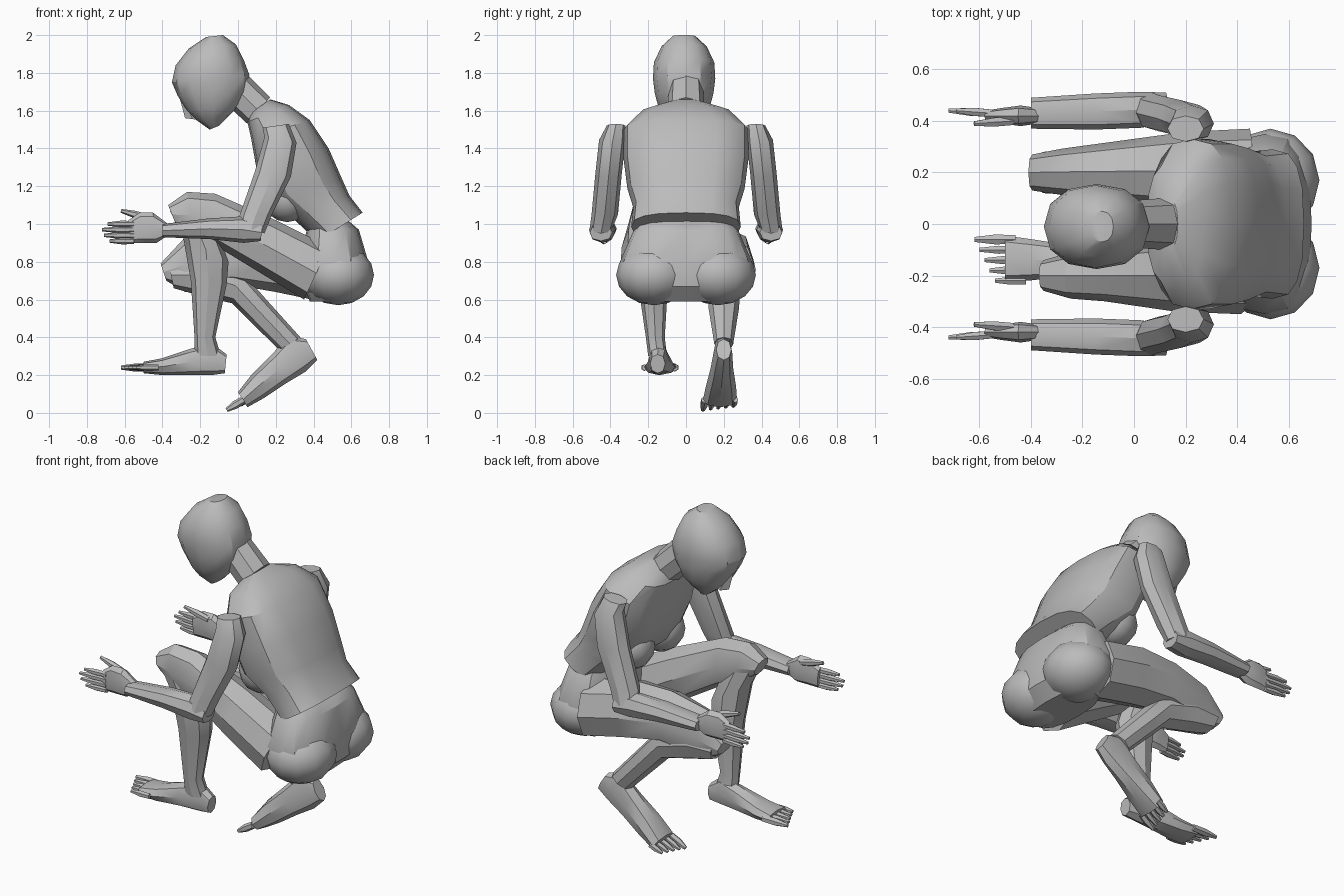
import bpy
import bmesh
import math
from mathutils import Matrix, Vector

default_cube = bpy.data.objects.get("Cube")
if default_cube:
    bpy.data.objects.remove(default_cube, do_unlink=True)

clay = bpy.data.materials.new("clay grey")
clay.use_nodes = True
clay.diffuse_color = (0.5, 0.5, 0.5, 1)
shader = next(node for node in clay.node_tree.nodes if node.type == "BSDF_PRINCIPLED")
shader.inputs["Base Color"].default_value = clay.diffuse_color
shader.inputs["Roughness"].default_value = 0.7
parts = []


def finish(name, mesh_builder):
    """Turn a bmesh into a named, coloured object."""
    bmesh.ops.recalc_face_normals(mesh_builder, faces=mesh_builder.faces[:])
    mesh = bpy.data.meshes.new(name)
    mesh_builder.to_mesh(mesh)
    mesh_builder.free()
    mesh.materials.append(clay)
    obj = bpy.data.objects.new(name, mesh)
    bpy.context.collection.objects.link(obj)
    parts.append(obj)


def loft(name, rows, start_y=0, end_y=None, sides=8, power=0.9, mirror=1):
    """Skin rings, each given by two opposite profile points (x, z) and a
    half width; the ring centres run evenly from start_y to end_y."""
    if end_y is None:
        end_y = start_y
    bm = bmesh.new()
    rings = []
    for index, (front_x, front_z, back_x, back_z, half_width) in enumerate(rows):
        y = start_y + (end_y - start_y) * index / (len(rows) - 1)
        front, back = Vector((front_x, y, front_z)), Vector((back_x, y, back_z))
        centre, reach = (front + back) / 2, (front - back) / 2
        ring = []
        for i in range(sides):
            angle = math.tau * i / sides
            along, across = (math.copysign(abs(value) ** power, value)
                             for value in (math.cos(angle), math.sin(angle)))
            point = centre + reach * along + Vector((0, half_width * across, 0))
            point.y *= mirror
            ring.append(bm.verts.new(point))
        rings.append(ring)
    for lower, upper in zip(rings, rings[1:]):
        for i in range(sides):
            j = (i + 1) % sides
            bm.faces.new((lower[i], lower[j], upper[j], upper[i]))
    bm.faces.new(rings[0])
    bm.faces.new(rings[-1])
    finish(name, bm)


def lump(name, centre, radii):
    """Rounded low-poly body mass."""
    bm = bmesh.new()
    placing = Matrix.Translation(centre) @ Matrix.Diagonal((*radii, 1))
    bmesh.ops.create_uvsphere(bm, u_segments=12, v_segments=8, radius=1, matrix=placing)
    finish(name, bm)


def digit(name, start, end, radius, mirror=1):
    """Tapered finger or toe with a slight knuckle."""
    start, end = Vector(start), Vector(end)
    direction = (end - start).normalized()
    sideways = Vector((-direction.z, 0, direction.x))
    rows = []
    for step, scale in ((0, 0.9), (0.5, 1), (1, 0.5)):
        middle = start.lerp(end, step)
        offset = sideways * radius * scale
        top, bottom = middle + offset, middle - offset
        rows.append((top.x, top.z, bottom.x, bottom.z, radius * scale))
    loft(name, rows, start.y, end.y, sides=6, power=1, mirror=mirror)


# Head, nose and neck
loft("head", [
    (-.17, 1.99, -.08, 2, .06),
    (-.26, 1.93, -.01, 1.95, .12),
    (-.33, 1.84, .03, 1.87, .16),
    (-.35, 1.75, .06, 1.79, .165),
    (-.32, 1.68, .05, 1.7, .155),
    (-.27, 1.6, .01, 1.63, .135),
    (-.22, 1.55, -.05, 1.57, .1),
    (-.15, 1.5, -.1, 1.52, .05)], start_y=-.01, sides=12)
loft("nose", [
    (-.31, 1.67, -.27, 1.66, .01),
    (-.28, 1.56, -.2, 1.55, .03)], sides=4)
loft("neck", [
    (-.09, 1.66, .04, 1.8, .09),
    (.05, 1.53, .17, 1.67, .1)])

# Torso shell with a flared hem at the back, and pelvis beneath it
loft("torso", [
    (.07, 1.59, .17, 1.66, .1),
    (.05, 1.54, .27, 1.63, .24),
    (.07, 1.45, .38, 1.55, .33),
    (.1, 1.28, .48, 1.4, .33),
    (.16, 1.13, .55, 1.24, .31),
    (.29, 1.03, .59, 1.15, .28),
    (.42, .91, .66, 1.06, .29)], sides=16, power=.75)
loft("pelvis", [
    (.38, 1.07, .57, 1.03, .22),
    (.36, .95, .64, .97, .28),
    (.33, .8, .69, .8, .35),
    (.35, .67, .68, .67, .33),
    (.38, .59, .61, .59, .24)], sides=16, power=.75)

# Arms reach forward symmetrically; the body faces -x, so its left is -y
for side, mirror in (("left", -1), ("right", 1)):
    lump(side + "_breast", (.26, .14 * mirror, 1.14), (.13, .13, .13))
    lump(side + "_buttock", (.53, .17 * mirror, .73), (.19, .2, .16))
    loft(side + "_upper_arm", [
        (.13, 1.51, .27, 1.53, .05),
        (.14, 1.46, .31, 1.43, .07),
        (.09, 1.28, .28, 1.25, .07),
        (.01, 1.05, .18, 1.05, .07),
        (0, 1, .14, .95, .06)], start_y=.37, end_y=.45, mirror=mirror)
    loft(side + "_forearm", [
        (.13, 1, .12, .91, .06),
        (.02, 1.04, .03, .9, .07),
        (-.15, 1.03, -.15, .92, .07),
        (-.4, 1, -.4, .93, .06)], start_y=.45, end_y=.43, mirror=mirror)
    loft(side + "_palm", [
        (-.37, 1, -.37, .94, .03),
        (-.45, 1.06, -.43, .9, .04),
        (-.52, 1.06, -.51, .9, .03),
        (-.58, 1.02, -.57, .9, .02)], start_y=.42, mirror=mirror)
    for i, reach in enumerate((.69, .72, .71, .68)):
        height = 1 - .03 * i
        digit(f"{side}_finger_{i + 1}", (-.55, .43, height),
              (-reach, .44, height), .018, mirror)
    digit(side + "_thumb", (-.47, .4, 1.03), (-.62, .39, 1.07), .02, mirror)

# Left leg: raised knee, upright shin, level foot
loft("left_thigh", [
    (-.37, 1.1, -.33, 1, .06),
    (-.27, 1.17, -.22, .92, .09),
    (-.12, 1.16, -.11, .88, .1),
    (.2, 1.02, .12, .74, .14),
    (.48, .88, .35, .6, .15)], start_y=-.2)
loft("left_shin", [
    (-.36, 1.07, -.13, 1.02, .08),
    (-.29, .93, -.05, .8, .09),
    (-.25, .7, -.06, .68, .08),
    (-.23, .4, -.12, .4, .05),
    (-.23, .3, -.09, .3, .05)], start_y=-.2, end_y=-.15)
loft("left_foot", [
    (-.06, .31, -.07, .21, .04),
    (-.14, .37, -.14, .2, .05),
    (-.25, .34, -.25, .2, .06),
    (-.4, .29, -.4, .2, .08),
    (-.5, .27, -.5, .21, .09)], start_y=-.15, end_y=-.135)

# Right leg: low knee, folded shin, foot on its toes
loft("right_thigh", [
    (-.41, .79, -.38, .7, .07),
    (-.28, .93, -.28, .64, .09),
    (-.05, .98, -.03, .68, .12),
    (.2, .98, .2, .64, .15),
    (.46, .92, .44, .59, .16)], start_y=.2, end_y=.21)
loft("right_shin", [
    (-.37, .8, -.34, .66, .08),
    (-.2, .84, -.2, .62, .09),
    (0, .77, -.03, .58, .09),
    (.15, .6, .05, .5, .08),
    (.33, .4, .22, .33, .05)], start_y=.2)
loft("right_foot", [
    (.36, .39, .42, .28, .04),
    (.27, .41, .36, .22, .05),
    (.18, .31, .26, .16, .06),
    (.07, .2, .14, .08, .08),
    (0, .11, .05, .03, .09)], start_y=.2, end_y=.18)

# Toes fan out from the big toe on the inner side of each foot
for i in range(5):
    radius = .018 if i else .022
    spread = .04 * i
    shorten = .02 * i
    left_y, right_y = -.06 - spread, .1 + spread
    digit(f"left_toe_{i + 1}", (-.46 + shorten / 2, left_y, .24),
          (-.62 + shorten, left_y, .24), radius)
    digit(f"right_toe_{i + 1}", (.03 + shorten / 4, right_y, .07),
          (-.06 + shorten / 2, right_y - .01, .015 + shorten / 4), radius)

# Soft facets with crisp edges
bpy.ops.object.select_all(action="DESELECT")
for part in parts:
    part.select_set(True)
bpy.context.view_layer.objects.active = parts[0]
bpy.ops.object.shade_smooth_by_angle(angle=math.radians(32))
